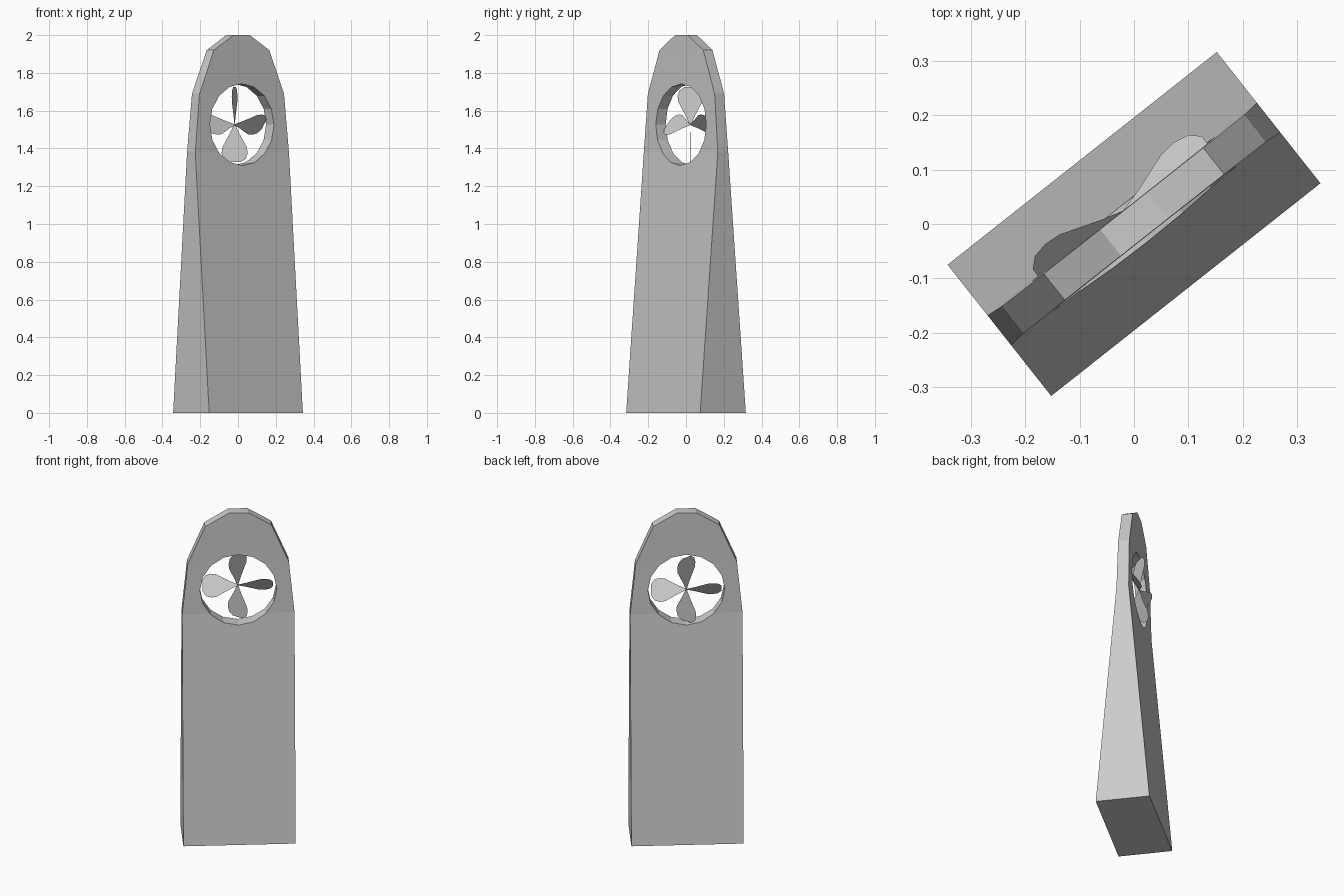
import bpy, bmesh, math
from mathutils import Matrix

if "Cube" in bpy.data.objects:
    bpy.data.objects.remove(bpy.data.objects["Cube"])

TURN = Matrix.Rotation(math.radians(38.3), 4, 'Z')
HUB_Z = 1.526


def make_object(name, bm):
    bmesh.ops.recalc_face_normals(bm, faces=bm.faces)
    mesh = bpy.data.meshes.new(name)
    bm.to_mesh(mesh)
    bm.free()
    obj = bpy.data.objects.new(name, mesh)
    bpy.context.collection.objects.link(obj)
    obj.matrix_world = TURN
    return obj


# tower body: stacked rectangles (half width, half depth, height)
levels = [(0.316, 0.154, 0.0), (0.316, 0.035, 1.38), (0.285, 0.032, 1.69),
          (0.187, 0.031, 1.92), (0.055, 0.031, 2.0)]
bm = bmesh.new()
rings = [[bm.verts.new((sx * w, sy * d, z))
          for sx, sy in ((-1, -1), (1, -1), (1, 1), (-1, 1))] for w, d, z in levels]
for low, high in zip(rings, rings[1:]):
    for i in range(4):
        j = (i + 1) % 4
        bm.faces.new((low[i], low[j], high[j], high[i]))
bm.faces.new(rings[0])
bm.faces.new(rings[-1])
tower = make_object("tower_body", bm)

# round fan opening, 16 sides
bm = bmesh.new()
bmesh.ops.create_cone(bm, cap_ends=True, segments=16, radius1=0.216, radius2=0.216, depth=1,
                      matrix=Matrix.Translation((0, 0, HUB_Z)) @ Matrix.Rotation(math.pi / 2, 4, 'X'))
cutter = make_object("opening_cutter", bm)
cutter.hide_render = True
cut = tower.modifiers.new("opening", 'BOOLEAN')
cut.operation = 'DIFFERENCE'
cut.solver = 'EXACT'
cut.object = cutter
bpy.context.view_layer.objects.active = tower
bpy.ops.object.modifier_apply(modifier=cut.name)
bpy.data.objects.remove(cutter)

# fan: four flat pitched blades (radius, half width)
outline = [(0.0, 0.004), (0.045, 0.024), (0.085, 0.046), (0.12, 0.065),
           (0.15, 0.069), (0.18, 0.06), (0.198, 0.033)]
pitch = Matrix.Rotation(math.radians(39), 4, 'Z')
bm = bmesh.new()
for k in range(4):
    m = (Matrix.Translation((0, 0.029, HUB_Z))
         @ Matrix.Rotation(k * math.pi / 2, 4, 'Y') @ pitch)
    points = [(h, 0, r) for r, h in outline] + [(-h, 0, r) for r, h in reversed(outline)]
    verts = [bm.verts.new(p) for p in points]
    bm.faces.new(verts)
    bmesh.ops.transform(bm, matrix=m, verts=verts)
make_object("fan_blades", bm)
